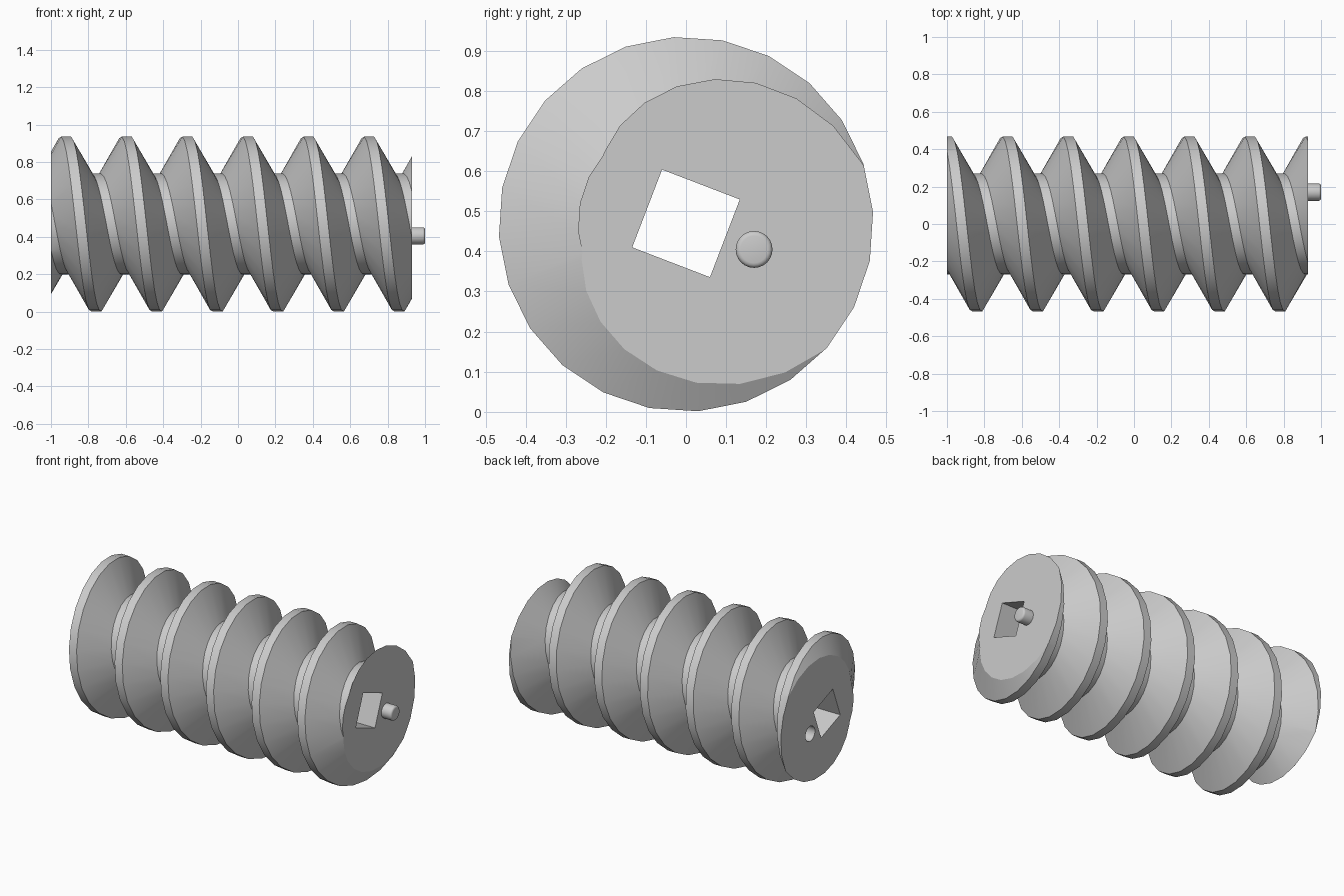
import bpy, bmesh, math
from mathutils import Matrix

cube = bpy.data.objects.get("Cube")
if cube:
    bpy.data.objects.remove(cube)

AXIS_Z, OUTER, ROOT = 0.468, 0.468, 0.27
PITCH, CREST, FLANK = 0.324, 0.054, 0.11
LEFT_END, RIGHT_END = -1.0, 0.93
SIDES, TURNS = 24, 9
PIN_Y, PIN_Z = 0.17, 0.405

steel = bpy.data.materials.new("grey_metal")
steel.use_nodes = True
grey = (0.6, 0.6, 0.6, 1)
steel.diffuse_color = grey
steel.node_tree.nodes["Principled BSDF"].inputs["Base Color"].default_value = grey


def make_object(name, bm):
    bmesh.ops.recalc_face_normals(bm, faces=bm.faces)
    mesh = bpy.data.meshes.new(name)
    bm.to_mesh(mesh)
    bm.free()
    mesh.materials.append(steel)
    obj = bpy.data.objects.new(name, mesh)
    bpy.context.collection.objects.link(obj)
    return obj


def x_rod(name, x0, x1, y, z, radius, sides, turn=0.0, bevel=0.0):
    """Prism lying along x, with an optional rounded right-hand rim."""
    bm = bmesh.new()
    place = (Matrix.Translation(((x0 + x1) / 2, y, z)) @ Matrix.Rotation(turn, 4, "X")
             @ Matrix.Rotation(math.pi / 2, 4, "Y"))
    bmesh.ops.create_cone(bm, cap_ends=True, segments=sides, radius1=radius,
                          radius2=radius, depth=x1 - x0, matrix=place)
    if bevel:
        rim = [e for e in bm.edges if all(v.co.x > x1 - 0.001 for v in e.verts)]
        bmesh.ops.bevel(bm, geom=rim, offset=bevel, segments=3, profile=0.5, affect="EDGES")
    return make_object(name, bm)


def smooth(obj, angle):
    bpy.ops.object.select_all(action="DESELECT")
    obj.select_set(True)
    bpy.context.view_layer.objects.active = obj
    bpy.ops.object.shade_smooth_by_angle(angle=math.radians(angle))


# Screw thread: trapezoid profile swept along a helix
profile = [(-CREST / 2, OUTER), (CREST / 2, OUTER),
           (CREST / 2 + FLANK, ROOT), (PITCH - CREST / 2 - FLANK, ROOT)]
bm = bmesh.new()
rows = []
for i in range(SIDES * TURNS + 1):
    a = math.tau * (i + 0.25) / SIDES
    x = -0.922 - 2 * PITCH + PITCH * a / math.tau
    rows.append([bm.verts.new((x + dx, -r * math.sin(a), AXIS_Z + r * math.cos(a)))
                 for dx, r in profile])
for i in range(SIDES * TURNS):
    for k in range(3):
        bm.faces.new((rows[i][k], rows[i][k + 1], rows[i + 1][k + 1], rows[i + 1][k]))
    n = i + SIDES
    if n < SIDES * TURNS:
        bm.faces.new((rows[i][3], rows[n][0], rows[n + 1][0], rows[i + 1][3]))

# Flat ends
for x, side in ((LEFT_END, -1), (RIGHT_END, 1)):
    cut = bmesh.ops.bisect_plane(bm, geom=bm.verts[:] + bm.edges[:] + bm.faces[:],
                                 plane_co=(x, 0, 0), plane_no=(side, 0, 0), clear_outer=True)
    rim = [e for e in cut["geom_cut"] if isinstance(e, bmesh.types.BMEdge)]
    bmesh.ops.edgeloop_fill(bm, edges=rim)
screw = make_object("screw_thread", bm)

# Square drive bore and the round socket in the left end
cutters = [x_rod("bore_cutter", -1.2, 1.2, 0, AXIS_Z + 0.002, 0.147, 4, math.radians(24)),
           x_rod("socket_cutter", LEFT_END - 0.1, LEFT_END + 0.08, PIN_Y, PIN_Z, 0.048, 24)]
for cutter in cutters:
    mod = screw.modifiers.new(cutter.name, "BOOLEAN")
    mod.operation, mod.solver, mod.object = "DIFFERENCE", "EXACT", cutter
    cutter.hide_render = True
    bpy.context.view_layer.objects.active = screw
    bpy.ops.object.modifier_apply(modifier=mod.name)
for cutter in cutters:
    bpy.data.objects.remove(cutter)
smooth(screw, 25)

# Locating pin on the right end
pin = x_rod("locating_pin", RIGHT_END - 0.03, 1.0, PIN_Y, PIN_Z, 0.046, 24, bevel=0.012)
smooth(pin, 40)
